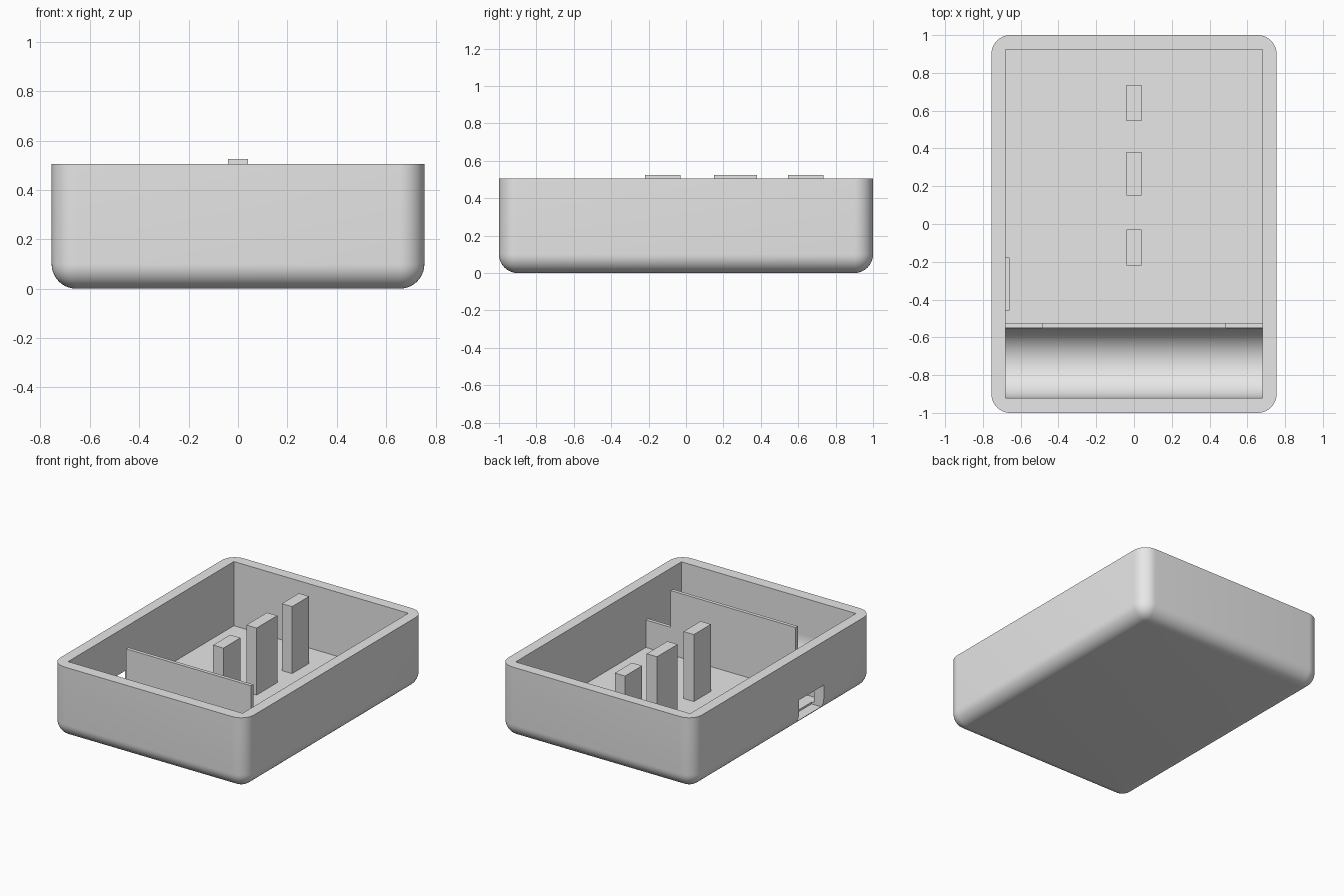
import bpy, bmesh, math

if "Cube" in bpy.data.objects:
    bpy.data.objects.remove(bpy.data.objects["Cube"])

grey = bpy.data.materials.new("plain grey")
grey.diffuse_color = (0.8, 0.8, 0.8, 1)
grey.use_nodes = True
grey.node_tree.nodes["Principled BSDF"].inputs["Base Color"].default_value = grey.diffuse_color

FLOOR = 0.053      # inside floor height
RIM = 0.505        # top of the walls
SINK = 0.04        # how low inner parts reach into the floor


def finish(name, bm):
    bmesh.ops.recalc_face_normals(bm, faces=bm.faces)
    mesh = bpy.data.meshes.new(name)
    bm.to_mesh(mesh)
    bm.free()
    mesh.materials.append(grey)
    obj = bpy.data.objects.new(name, mesh)
    bpy.context.collection.objects.link(obj)
    return obj


def box_bm(lo, hi):
    bm = bmesh.new()
    bmesh.ops.create_cube(bm, size=1)
    for v in bm.verts:
        v.co = [(a + b) / 2 + c * (b - a) for a, b, c in zip(lo, hi, v.co)]
    return bm


def box(name, lo, hi):
    return finish(name, box_bm(lo, hi))


def smooth(obj):
    bpy.ops.object.select_all(action='DESELECT')
    obj.select_set(True)
    bpy.context.view_layer.objects.active = obj
    bpy.ops.object.shade_smooth_by_angle(angle=math.radians(30))


# Case: a box rounded everywhere except around the rim
bm = box_bm((-0.755, -1, 0), (0.755, 1, RIM))
soft = [e for e in bm.edges if min(v.co.z for v in e.verts) < 0.1]
bmesh.ops.bevel(bm, geom=soft, offset=0.1, segments=10, profile=0.5, affect='EDGES')
case = finish("case", bm)

# Cut the cavity and the cable opening in the left wall
cutters = [box("cavity_cutter", (-0.68, -0.92, FLOOR), (0.68, 0.925, 0.8)),
           box("opening_cutter", (-0.9, -0.455, 0.04), (-0.66, -0.18, 0.197))]
bpy.context.view_layer.objects.active = case
for cutter in cutters:
    mod = case.modifiers.new("cut", 'BOOLEAN')
    mod.operation = 'DIFFERENCE'
    mod.solver = 'EXACT'
    mod.object = cutter
    bpy.ops.object.modifier_apply(modifier=mod.name)
    bpy.data.objects.remove(cutter)
smooth(case)

# Cradle: block with a half-round trough, extruded across the width
R, CY, CZ, N = 0.185, -0.735, 0.241, 32
profile = [(-0.93, SINK), (-0.525, SINK), (-0.525, 0.246), (-0.55, 0.246)]
profile += [(CY + R * math.cos(math.pi * i / N), CZ - R * math.sin(math.pi * i / N))
            for i in range(N + 1)]
profile += [(-0.93, CZ)]
bm = bmesh.new()
face = bm.faces.new([bm.verts.new((-0.69, y, z)) for y, z in profile])
ext = bmesh.ops.extrude_face_region(bm, geom=[face])
moved = [g for g in ext["geom"] if isinstance(g, bmesh.types.BMVert)]
bmesh.ops.translate(bm, vec=(1.38, 0, 0), verts=moved)
smooth(finish("cradle", bm))

# Tall middle panel of the divider
box("divider_panel", (-0.487, -0.55, 0.246), (0.487, -0.525, RIM))

# Row of support posts
for y0, y1 in ((-0.22, -0.03), (0.15, 0.38), (0.545, 0.735)):
    box("support_post", (-0.04, y0, SINK), (0.04, y1, 0.525))
